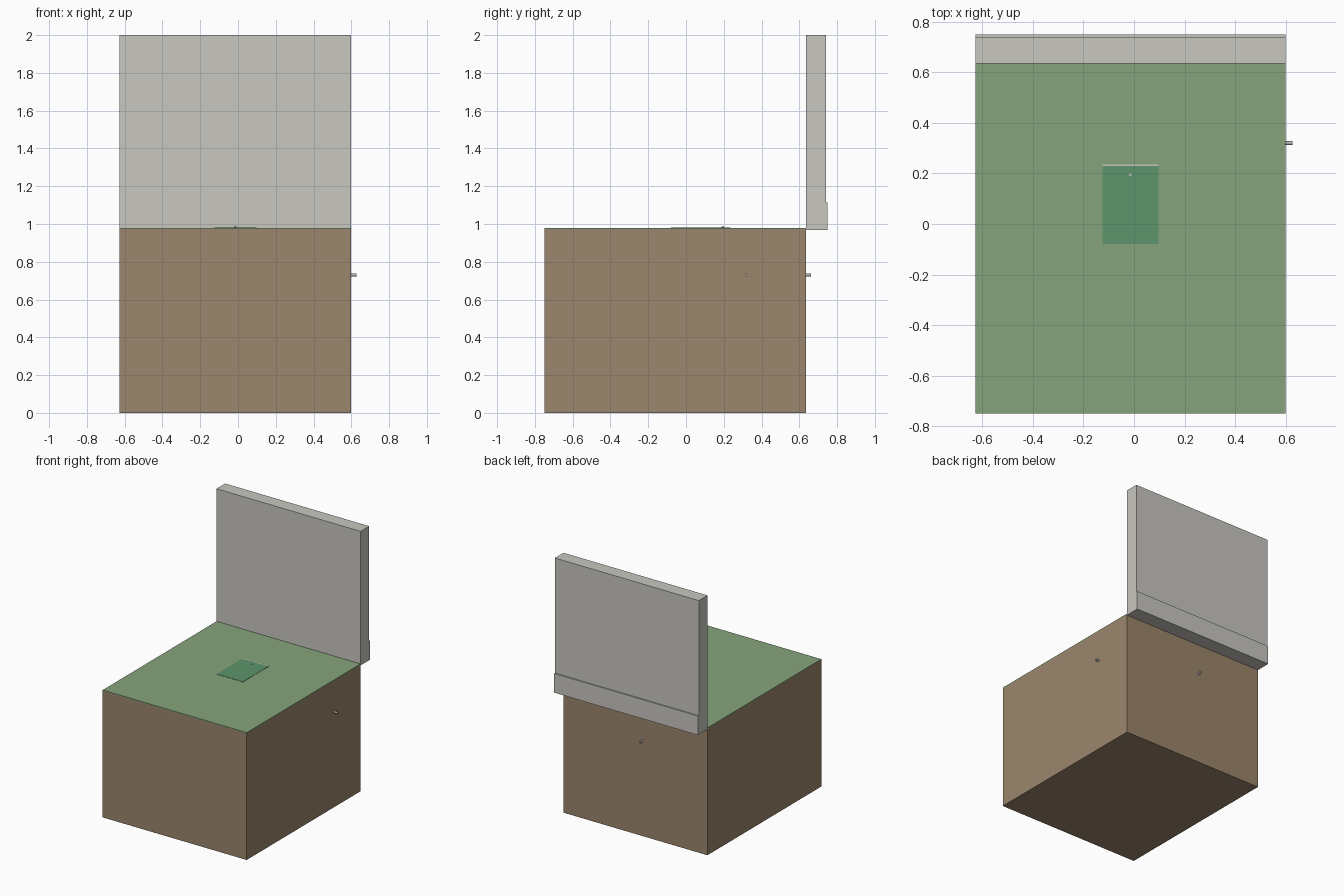
import bpy
from math import pi

cube = bpy.data.objects.get("Cube")
if cube:
    bpy.data.objects.remove(cube, do_unlink=True)


def material(name, rgb):
    m = bpy.data.materials.new(name)
    m.use_nodes = True
    colour = (*rgb, 1)
    m.diffuse_color = colour
    m.node_tree.nodes["Principled BSDF"].inputs["Base Color"].default_value = colour
    return m


soil = material("brown soil", (0.33, 0.24, 0.15))
grass = material("grass green", (0.24, 0.37, 0.20))
plaster = material("pale grey wall", (0.58, 0.57, 0.53))
teal = material("panel green", (0.11, 0.30, 0.15))
metal = material("pipe grey", (0.45, 0.44, 0.42))


def finish(name, mat):
    ob = bpy.context.object
    ob.name = name
    ob.data.materials.append(mat)
    return ob


def box(name, low, high, mat):
    centre = [(a + b) / 2 for a, b in zip(low, high)]
    bpy.ops.mesh.primitive_cube_add(size=1, location=centre)
    ob = finish(name, mat)
    ob.scale = [b - a for a, b in zip(low, high)]
    bpy.ops.object.transform_apply(location=False, rotation=False, scale=True)
    return ob


def pipe(name, centre, length, rotation, mat, radius=0.008):
    bpy.ops.mesh.primitive_cylinder_add(vertices=16, radius=radius, depth=length,
                                        location=centre, rotation=rotation)
    finish(name, mat)
    bpy.ops.object.shade_smooth_by_angle()


LEFT, RIGHT = -0.627, 0.599
FRONT, BACK = -0.75, 0.635
TURF, TOP = 0.973, 0.98

# Ground block and its turf layer
box("soil_block", (LEFT, FRONT, 0), (RIGHT, BACK, TURF), soil)
box("grass_layer", (LEFT, FRONT, TURF), (RIGHT, BACK, TOP), grass)

# Rear wall: a stepped profile extruded across the width
profile = [(BACK, 0.968), (0.75, 0.968), (0.75, 1.115), (0.74, 1.115), (0.74, 2), (BACK, 2)]
n = len(profile)
verts = [(x, y, z) for x in (LEFT, RIGHT) for y, z in profile]
faces = [tuple(reversed(range(n))), tuple(range(n, 2 * n))]
faces += [(i, (i + 1) % n, (i + 1) % n + n, i + n) for i in range(n)]
mesh = bpy.data.meshes.new("rear_wall")
mesh.from_pydata(verts, [], faces)
mesh.materials.append(plaster)
bpy.context.collection.objects.link(bpy.data.objects.new("rear_wall", mesh))

# Inset hatch with a pale rear edge and a small knob
box("hatch_panel", (-0.125, -0.08, TOP - 0.004), (0.098, 0.23, TOP + 0.002), teal)
box("hatch_rear_edge", (-0.125, 0.23, TOP - 0.004), (0.098, 0.235, TOP + 0.002), plaster)
pipe("hatch_knob", (-0.015, 0.195, TOP + 0.002), 0.008, (0, 0, 0), metal, 0.006)

# Pipe stubs on the side and the back
pipe("side_pipe", (0.605, 0.32, 0.73), 0.044, (0, pi / 2, 0), metal)
pipe("back_pipe", (-0.07, 0.64, 0.73), 0.044, (pi / 2, 0, 0), metal)
